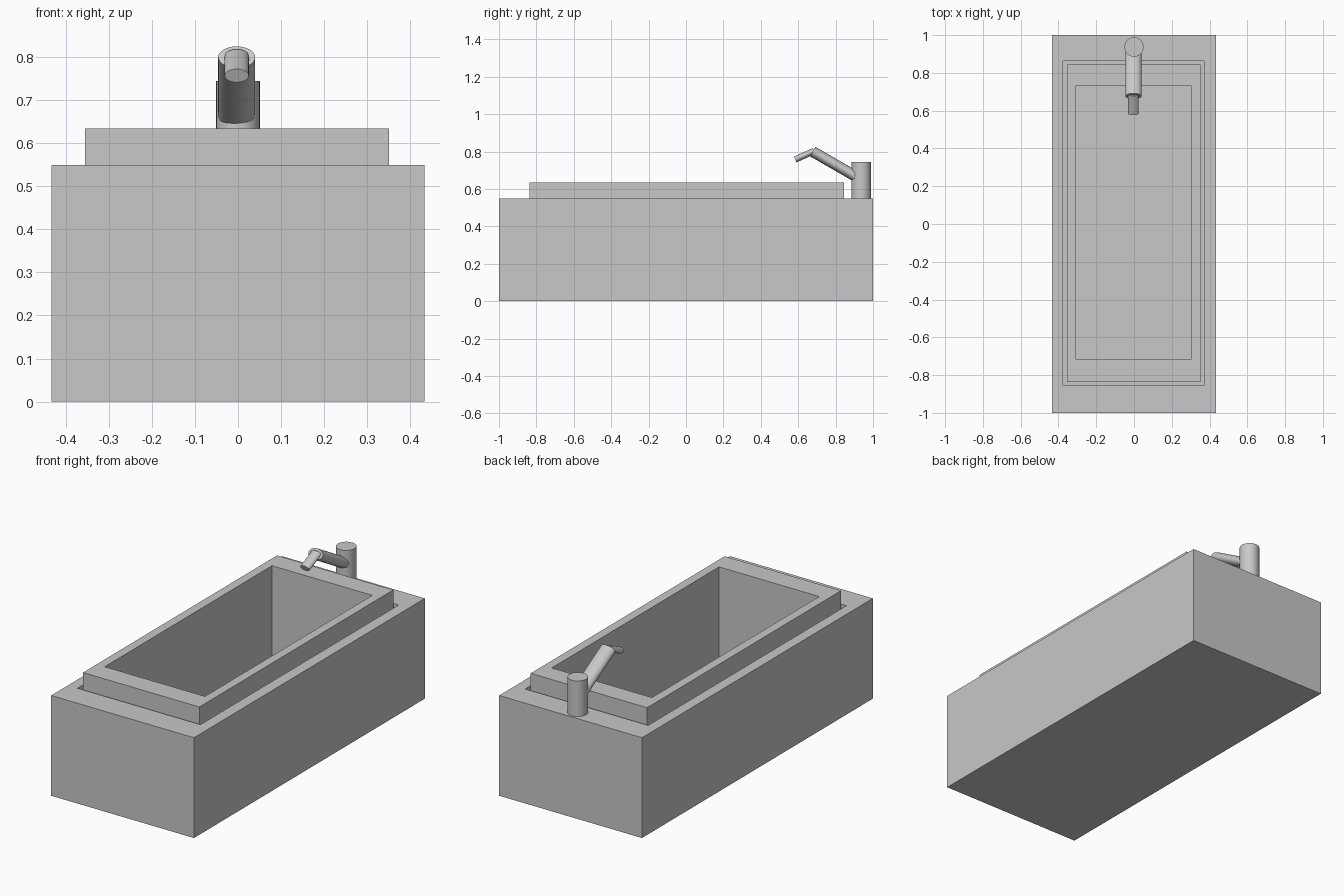
import bpy, bmesh
from math import cos, sin, pi
from mathutils import Vector

cube = bpy.data.objects.get("Cube")
if cube:
    bpy.data.objects.remove(cube, do_unlink=True)

GREY = 0.58
mat = bpy.data.materials.new("plain_grey")
mat.use_nodes = True
mat.diffuse_color = (GREY, GREY, GREY, 1)
mat.node_tree.nodes["Principled BSDF"].inputs["Base Color"].default_value = (GREY, GREY, GREY, 1)


def skin(name, rings, smooth=False):
    """Bridge successive rings of points and cap both ends."""
    bm = bmesh.new()
    loops = [[bm.verts.new(p) for p in ring] for ring in rings]
    count = len(loops[0])
    for a, b in zip(loops, loops[1:]):
        for i in range(count):
            j = (i + 1) % count
            bm.faces.new((a[i], a[j], b[j], b[i]))
    bm.faces.new(loops[0][::-1])
    bm.faces.new(loops[-1])
    bmesh.ops.recalc_face_normals(bm, faces=bm.faces)
    mesh = bpy.data.meshes.new(name)
    bm.to_mesh(mesh)
    bm.free()
    mesh.materials.append(mat)
    obj = bpy.data.objects.new(name, mesh)
    bpy.context.collection.objects.link(obj)
    if smooth:
        bpy.ops.object.select_all(action="DESELECT")
        obj.select_set(True)
        bpy.context.view_layer.objects.active = obj
        bpy.ops.object.shade_smooth_by_angle()
    return obj


def rectangle(half_x, half_y, z, centre=(0, 0)):
    cx, cy = centre
    return [(cx + sx * half_x, cy + sy * half_y, z)
            for sx, sy in ((-1, -1), (1, -1), (1, 1), (-1, 1))]


def open_box(name, outer, inner, bottom, top, floor, outer_centre, inner_centre):
    skin(name, [rectangle(*outer, bottom, outer_centre), rectangle(*outer, top, outer_centre),
                rectangle(*inner, top, inner_centre), rectangle(*inner, floor, inner_centre)])


def tube(name, start, end, half_width, half_depth, sides=32):
    """Straight elliptical tube lying in the plane of symmetry."""
    start, end = Vector(start), Vector(end)
    across = Vector((1, 0, 0))
    depth = (end - start).normalized().cross(across)
    offsets = [across * half_width * cos(2 * pi * i / sides)
               + depth * half_depth * sin(2 * pi * i / sides) for i in range(sides)]
    return skin(name, [[p + o for o in offsets] for p in (start, end)], smooth=True)


# Outer surround with a recess, and the raised basin standing in it
middle = (-0.002, 0.004)
open_box("surround", (0.433, 1.0), (0.373, 0.859), 0, 0.55, 0.03, (0, 0), middle)
open_box("basin", (0.353, 0.84), (0.304, 0.725), 0.025, 0.634, 0.08, middle, (-0.002, 0.007))

# Tap: upright column, flattened arm and short spout
tube("tap_column", (0, 0.937, 0.54), (0, 0.937, 0.745), 0.051, 0.052)
tube("tap_arm", (-0.003, 0.93, 0.654), (-0.003, 0.677, 0.80), 0.043, 0.029)
tube("tap_spout", (-0.003, 0.685, 0.803), (-0.003, 0.584, 0.757), 0.028, 0.017)
